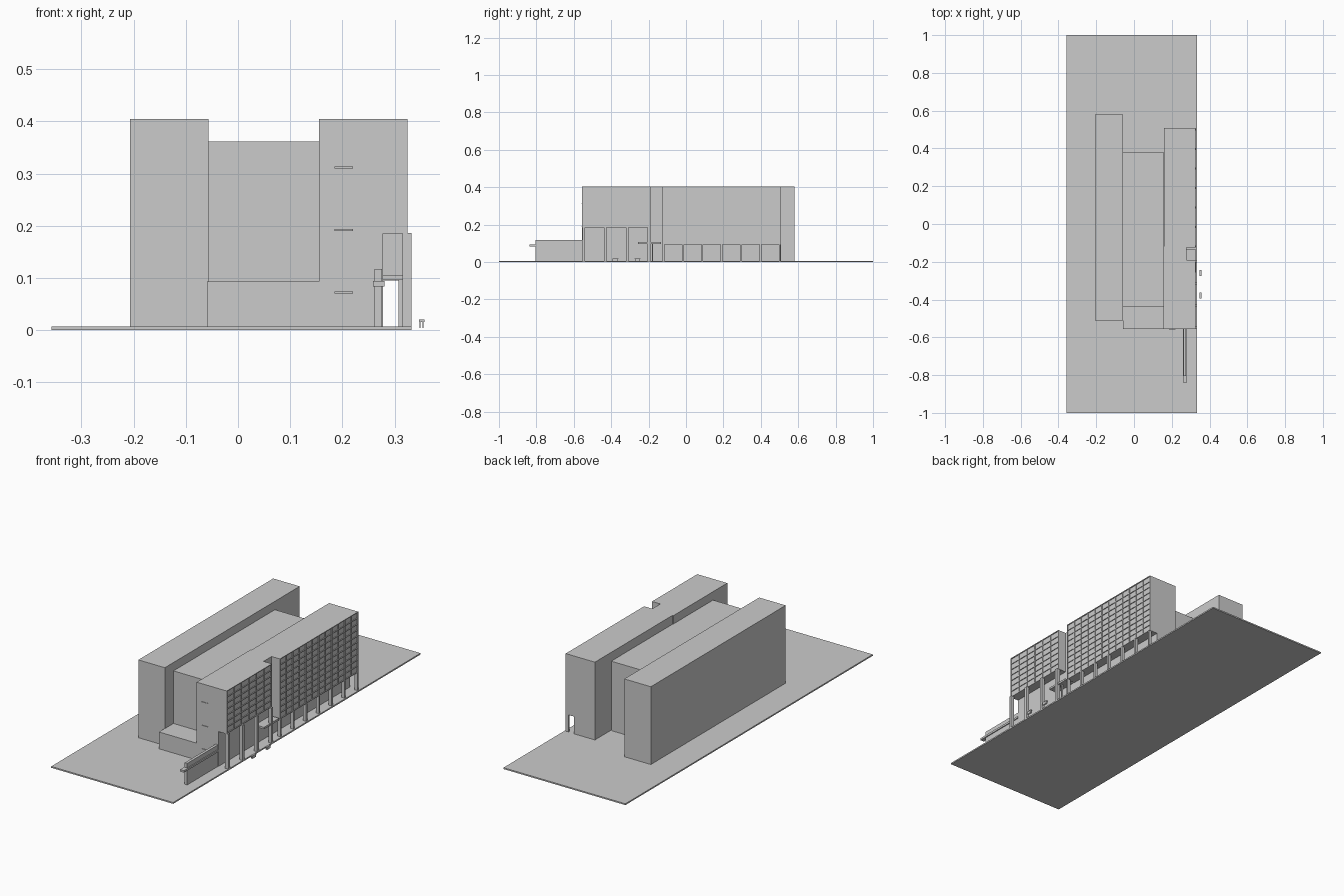
import bpy
import bmesh

if "Cube" in bpy.data.objects:
    bpy.data.objects.remove(bpy.data.objects["Cube"])


def boxes(name, items):
    """One object from boxes given as (x0, x1, y0, y1, z0, z1)."""
    bm = bmesh.new()
    for x0, x1, y0, y1, z0, z1 in items:
        geom = bmesh.ops.create_cube(bm, size=1)["verts"]
        for v in geom:
            v.co.x = x1 if v.co.x > 0 else x0
            v.co.y = y1 if v.co.y > 0 else y0
            v.co.z = z1 if v.co.z > 0 else z0
    mesh = bpy.data.meshes.new(name)
    bm.to_mesh(mesh)
    bm.free()
    obj = bpy.data.objects.new(name, mesh)
    bpy.context.collection.objects.link(obj)
    return obj


def prism(name, outline, z0, z1):
    """Extrude a plan outline vertically."""
    bm = bmesh.new()
    face = bm.faces.new([bm.verts.new((x, y, z0)) for x, y in outline])
    new = bmesh.ops.extrude_face_region(bm, geom=[face])["geom"]
    for v in new:
        if isinstance(v, bmesh.types.BMVert):
            v.co.z = z1
    bmesh.ops.recalc_face_normals(bm, faces=bm.faces)
    mesh = bpy.data.meshes.new(name)
    bm.to_mesh(mesh)
    bm.free()
    obj = bpy.data.objects.new(name, mesh)
    bpy.context.collection.objects.link(obj)
    return obj


G = 0.007       # paving level
TOP = 0.405     # roof of the tall wings
FACE = 0.321    # glazing plane of the street facade
EDGE = 0.325    # outer edge of the facade fins

# Site slab and rear volumes
boxes("site_slab", [(-0.357, 0.333, -1, 1, 0, G)])
boxes("rear_wing", [(-0.207, -0.057, -0.51, 0.58, G, TOP)])
boxes("middle_hall", [(-0.057, 0.157, -0.44, 0.38, G, 0.362)])
boxes("low_annex", [(-0.059, 0.157, -0.555, -0.44, G, 0.093)])

# Street wing: recessed core, overhanging upper floors with a slot between
prism("street_wing_core", [(0.155, -0.555), (0.278, -0.555), (0.278, 0.508),
                           (0.160, 0.508), (0.160, -0.12), (0.155, -0.12)], G, TOP)
boxes("south_upper_floors", [(0.278, FACE, -0.555, -0.19, 0.185, TOP)])
boxes("north_upper_floors", [(0.278, FACE, -0.125, 0.508, 0.095, TOP)])


# Facade grid: horizontal ledges and vertical mullions
def facade(name, y0, y1, z0, bays, rows):
    t = 0.004
    items = []
    for i in range(bays + 1):
        y = y0 + (y1 - y0 - t) * i / bays
        items.append((FACE - 0.001, EDGE, y, y + t, z0, TOP))
    for j in range(rows + 1):
        z = z0 + (TOP - z0 - t) * j / rows
        items.append((FACE - 0.001, EDGE, y0, y1, z, z + t))
    boxes(name, items)


facade("south_facade_grid", -0.555, -0.19, 0.185, 6, 7)
facade("north_facade_grid", -0.125, 0.508, 0.095, 12, 10)

# Ledges on the south end wall
boxes("end_wall_ledges", [(0.185, 0.22, -0.558, -0.554, z, z + 0.004)
                          for z in (0.07, 0.19, 0.31)])

# Arcade columns
boxes("south_columns", [(0.315, 0.333, y - 0.007, y + 0.007, G, 0.186)
                        for y in (-0.547, -0.431, -0.314, -0.198)])
boxes("north_columns", [(0.311, 0.328, y - 0.005, y + 0.005, G, 0.096)
                        for y in [-0.12 + 0.1035 * i for i in range(7)]])

# Entrance canopy with post
boxes("entrance_canopy", [(0.278, 0.327, -0.257, -0.135, 0.096, 0.106)])
boxes("canopy_post", [(0.308, 0.315, -0.183, -0.176, G, 0.097)])

# Garden wall with projecting band
boxes("garden_wall", [(0.262, 0.276, -0.805, -0.555, G, 0.117)])
boxes("garden_wall_band", [(0.259, 0.281, -0.838, -0.555, 0.084, 0.094)])

# Street benches: seat on two legs
for n, y in enumerate((-0.378, -0.26)):
    boxes(f"bench_{n + 1}", [
        (0.347, 0.357, y - 0.016, y + 0.016, 0.016, 0.02),
        (0.348, 0.350, y - 0.014, y + 0.014, 0.004, 0.017),
        (0.354, 0.356, y - 0.014, y + 0.014, 0.004, 0.017)])
